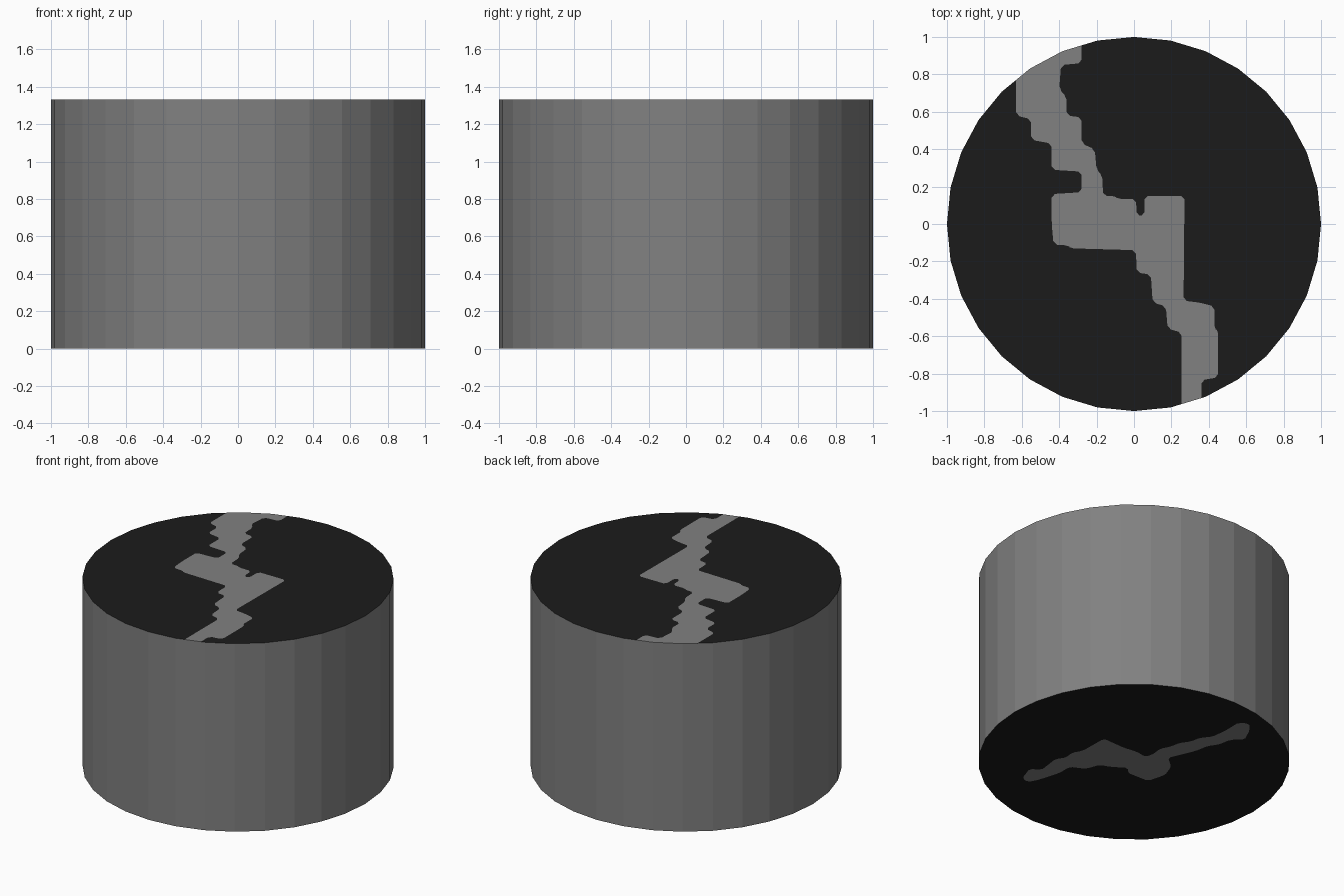
import bpy, bmesh, math
from mathutils import Vector
from mathutils.geometry import delaunay_2d_cdt

if "Cube" in bpy.data.objects:
    bpy.data.objects.remove(bpy.data.objects["Cube"])

SIDES, HEIGHT = 32, 1.333


def material(name, v):
    m = bpy.data.materials.new(name)
    m.diffuse_color = (v, v, v, 1)
    m.use_nodes = True
    m.node_tree.nodes["Principled BSDF"].inputs["Base Color"].default_value = m.diffuse_color
    return m


grey = material("stone grey", 0.22)
dark = material("dark charcoal", 0.0112)

ring = [Vector((math.sin(2 * math.pi * i / SIDES), math.cos(2 * math.pi * i / SIDES)))
        for i in range(SIDES)]


def add_object(name, bm, mats):
    me = bpy.data.meshes.new(name)
    bm.to_mesh(me)
    bm.free()
    for m in mats:
        me.materials.append(m)
    ob = bpy.data.objects.new(name, me)
    bpy.context.collection.objects.link(ob)


def soften(outline, size=0.018):
    """Trim every corner of an outline and make it counter-clockwise."""
    pts = [Vector(p) for p in outline]
    if sum(pts[i - 1].cross(p) for i, p in enumerate(pts)) < 0:
        pts.reverse()
    out = []
    for i, p in enumerate(pts):
        for q in (pts[i - 1], pts[(i + 1) % len(pts)]):
            d = q - p
            out.append(p + d * min(0.35, size / d.length))
    return out


def cap(name, outline, z, up):
    """Disc with a crack outline cut into it; the crack faces are grey."""
    pts = ring[::-1] + soften(outline)
    faces = [list(range(SIDES)), list(range(SIDES, len(pts)))]
    vs, _, fs, _, _, src = delaunay_2d_cdt(pts, [], faces, 0, 1e-5)
    bm = bmesh.new()
    bv = [bm.verts.new((v.x, v.y, z)) for v in vs]
    for f, s in zip(fs, src):
        if 0 in s:
            face = bm.faces.new([bv[i] for i in f])
            face.material_index = 1 if 1 in s else 0
            face.normal_update()
            if (face.normal.z > 0) != up:
                face.normal_flip()
    add_object(name, bm, [dark, grey])


# side wall
bm = bmesh.new()
lo = [bm.verts.new((p.x, p.y, 0)) for p in ring]
hi = [bm.verts.new((p.x, p.y, HEIGHT)) for p in ring]
for i in range(SIDES):
    j = (i + 1) % SIDES
    bm.faces.new((lo[j], lo[i], hi[i], hi[j]))
add_object("side_wall", bm, [grey])

# top crack outline, running past the rim at both ends
top = [(-.28, 1.05), (-.28, .86), (-.39, .85), (-.40, .72), (-.36, .68), (-.36, .58),
       (-.28, .57), (-.28, .43), (-.21, .40), (-.20, .29), (-.17, .26), (-.165, .15),
       (-.10, .15), (-.09, .135), (.01, .135), (.015, .045), (.055, .045), (.055, .15),
       (.27, .15), (.265, -.41), (.35, -.42), (.43, -.44), (.43, -.56), (.45, -.57),
       (.45, -.82), (.36, -.835), (.36, -1.05), (.255, -1.05), (.255, -.58), (.18, -.56),
       (.17, -.44), (.10, -.42), (.09, -.27), (.015, -.26), (.01, -.14), (-.34, -.13),
       (-.35, -.115), (-.43, -.11), (-.44, 0), (-.44, .16), (-.28, .17), (-.28, .28),
       (-.44, .29), (-.44, .43), (-.55, .45), (-.55, .56), (-.63, .58), (-.63, 1.05)]
cap("top_cap", top, HEIGHT, True)

# bottom crack outline, laid out along a slanted axis
under = [(-111, -16), (-104, -7), (-92, -8), (-78, 3), (-68, 4), (-62, 9), (-51, 11),
         (-30, 23), (-10, 14), (3, 10), (11, 5), (18, 7), (26, 13), (36, 15), (46, 19),
         (56, 20), (66, 24), (78, 25), (91, 31), (104, 39), (115, 38), (115, 31),
         (110, 22), (96, 22), (84, 17), (74, 16), (62, 11), (46, 7), (34, 4), (37, -5),
         (31, -13), (14, -19), (-6, -11), (-6, -6), (-24, -5), (-34, -3), (-48, -7),
         (-64, -5), (-74, -11), (-89, -16), (-99, -19), (-107, -20)]
a = math.radians(40)
right, fwd = Vector((-math.cos(a), math.sin(a))), Vector((math.sin(a), math.cos(a)))
cap("bottom_cap", [right * (u / 155) + fwd * (w / 77.5) for u, w in under], 0, False)
